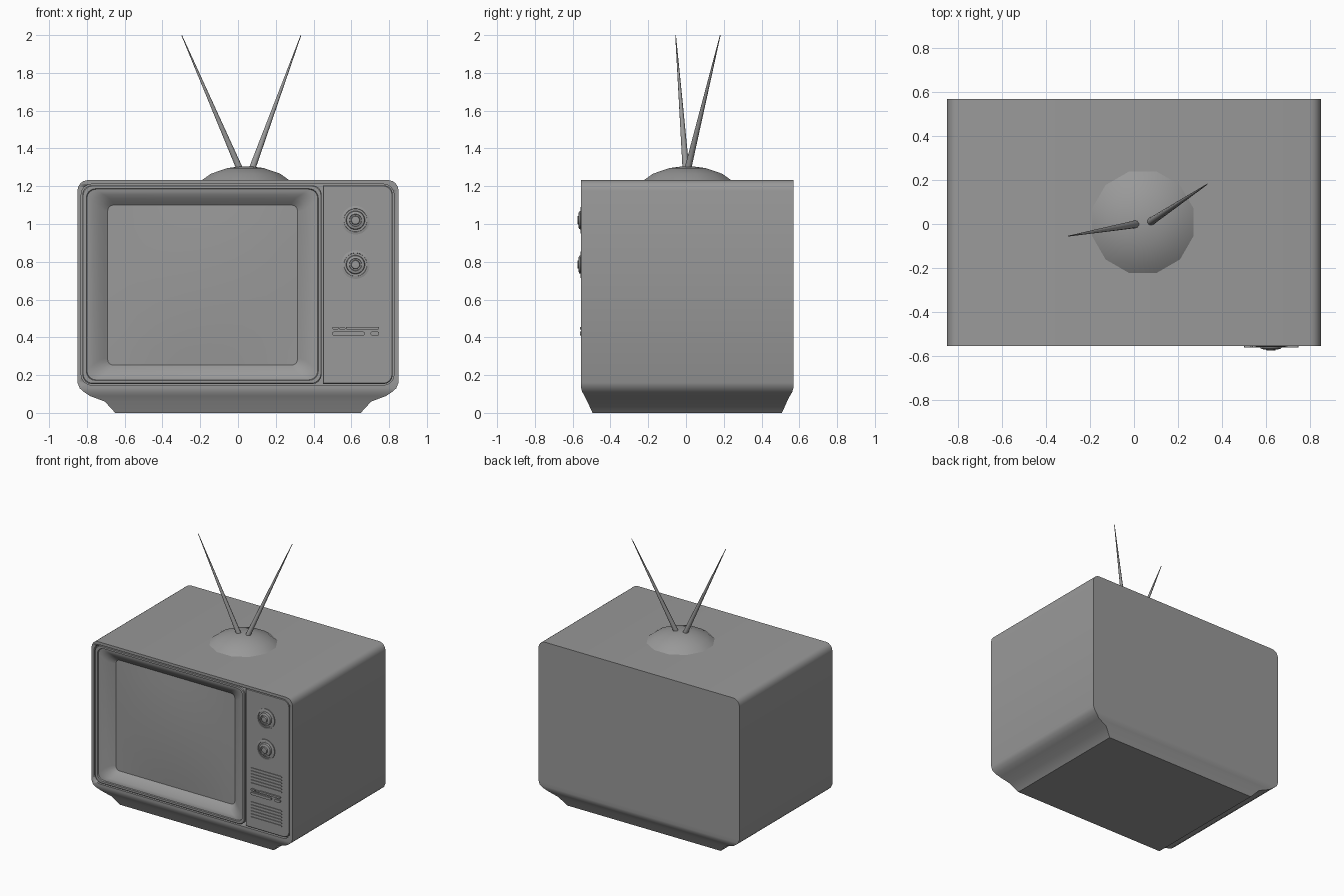
import bpy, bmesh, math
from mathutils import Vector

if "Cube" in bpy.data.objects:
    bpy.data.objects.remove(bpy.data.objects["Cube"])

# One dark grey finish for the whole set
GREY = bpy.data.materials.new("dark_grey")
GREY.diffuse_color = (0.32, 0.32, 0.32, 1)
GREY.use_nodes = True
GREY.node_tree.nodes["Principled BSDF"].inputs["Base Color"].default_value = GREY.diffuse_color


def finish(name, bm, angle=30):
    """Turn a bmesh into a smoothed, coloured object."""
    me = bpy.data.meshes.new(name)
    bm.to_mesh(me)
    bm.free()
    me.materials.append(GREY)
    ob = bpy.data.objects.new(name, me)
    bpy.context.collection.objects.link(ob)
    bpy.ops.object.select_all(action='DESELECT')
    ob.select_set(True)
    bpy.context.view_layer.objects.active = ob
    bpy.ops.object.shade_smooth_by_angle(angle=math.radians(angle))
    return ob


def loft(name, rings, cap_start=True, cap_end=True, angle=30):
    """Skin a list of equal-length point rings into one object."""
    bm = bmesh.new()
    vs = [[bm.verts.new(p) for p in ring] for ring in rings]
    n = len(rings[0])
    for a, b in zip(vs, vs[1:]):
        for i in range(n):
            bm.faces.new((a[i], a[(i + 1) % n], b[(i + 1) % n], b[i]))
    start, end = bm.faces.new(vs[0]), bm.faces.new(vs[-1])
    bmesh.ops.recalc_face_normals(bm, faces=bm.faces)
    if not cap_start:
        bm.faces.remove(start)
    if not cap_end:
        bm.faces.remove(end)
    return finish(name, bm, angle)


def round_rect(x0, x1, z0, z1, r, y, r_left=None, steps=5):
    """Rounded rectangle in the xz plane."""
    rl = r if r_left is None else r_left
    pts = []
    for k, (x, z, q) in enumerate([(x1 - r, z1 - r, r), (x0 + rl, z1 - rl, rl),
                                   (x0 + rl, z0 + rl, rl), (x1 - r, z0 + r, r)]):
        for i in range(steps):
            a = math.pi / 2 * (k + i / (steps - 1))
            pts.append((x + q * math.cos(a), y, z + q * math.sin(a)))
    return pts


def circle(centre, axis, r, n):
    rot = Vector((0, 0, 1)).rotation_difference(Vector(axis))
    angles = [2 * math.pi * (i + 0.5) / n for i in range(n)]
    return [Vector(centre) + rot @ Vector((r * math.cos(a), r * math.sin(a), 0))
            for a in angles]


def raised_bar(name, x0, x1, z0, z1, y):
    r = (z1 - z0) * 0.3
    return loft(name, [round_rect(x0, x1, z0, z1, r, -0.54, steps=3),
                       round_rect(x0, x1, z0, z1, r, y, steps=3)], False)


# Cabinet: stacked rectangles (half width, y inset, height) with flared foot
FRONT, BACK = -0.555, 0.568
rows = [(0.65, 0.06, 0), (0.705, 0.033, 0.06), (0.785, 0.018, 0.09),
        (0.815, 0.006, 0.11), (0.838, 0, 0.13), (0.85, 0, 0.16), (0.85, 0, 1.178),
        (0.846, 0, 1.197), (0.835, 0, 1.215), (0.819, 0, 1.227), (0.798, 0, 1.232)]
cabinet = loft("cabinet", [[(-w, FRONT + d, z), (w, FRONT + d, z),
                            (w, BACK - d, z), (-w, BACK - d, z)] for w, d, z in rows])

# Recess in the cabinet front
cutter = loft("front_cutter", [round_rect(-0.83, 0.826, 0.147, 1.211, 0.055, y)
                               for y in (-0.7, -0.45)])
cutter.hide_render = True
mod = cabinet.modifiers.new("recess", 'BOOLEAN')
mod.operation, mod.object, mod.solver = 'DIFFERENCE', cutter, 'EXACT'
bpy.context.view_layer.objects.active = cabinet
bpy.ops.object.modifier_move_to_index(modifier=mod.name, index=0)
bpy.ops.object.modifier_apply(modifier=mod.name)
bpy.data.objects.remove(cutter)

# Screen surround: stepped frame, then a funnel down to the glass
loft("screen_surround", [round_rect(*v) for v in [
    (-0.824, 0.443, 0.153, 1.205, 0.05, -0.46),
    (-0.824, 0.443, 0.153, 1.205, 0.05, -0.548),
    (-0.820, 0.439, 0.157, 1.201, 0.05, -0.552),
    (-0.803, 0.425, 0.172, 1.187, 0.048, -0.552),
    (-0.800, 0.422, 0.175, 1.184, 0.048, -0.543),
    (-0.785, 0.407, 0.188, 1.170, 0.05, -0.541),
    (-0.765, 0.388, 0.200, 1.156, 0.055, -0.534),
    (-0.735, 0.358, 0.222, 1.135, 0.055, -0.520),
    (-0.705, 0.330, 0.243, 1.112, 0.045, -0.498),
    (-0.690, 0.315, 0.253, 1.100, 0.03, -0.488)]], False, False)

# Slightly bulging glass
bm = bmesh.new()
bmesh.ops.create_grid(bm, x_segments=12, y_segments=10, size=1)
for v in bm.verts:
    u, w = v.co.x, v.co.y
    v.co = (-0.1875 + 0.505 * u, -0.488 - 0.018 * (1 - u * u) * (1 - w * w),
            0.6765 + 0.426 * w)
finish("screen_glass", bm)

# Control panel
loft("control_panel", [round_rect(*v) for v in [
    (0.449, 0.819, 0.153, 1.205, 0.048, -0.46, 0.004),
    (0.449, 0.819, 0.153, 1.205, 0.048, -0.545, 0.004),
    (0.453, 0.815, 0.157, 1.201, 0.046, -0.549, 0.004)]], False)

# Two tuning knobs turned from one profile (radius, y)
knob = [(0.076, -0.545), (0.076, -0.556), (0.062, -0.559), (0.061, -0.552),
        (0.050, -0.552), (0.047, -0.566), (0.033, -0.570), (0.031, -0.564),
        (0.024, -0.564), (0.021, -0.574), (0.010, -0.575)]
for name, z in (("upper_knob", 1.02), ("lower_knob", 0.785)):
    loft(name, [circle((0.622, y, z), (0, -1, 0), r, 24) for r, y in knob], False)

# Speaker slats above and below the slider controls
for i in range(6):
    for part, z in (("upper", 0.485), ("lower", 0.225)):
        z += i * 0.023
        raised_bar(f"{part}_slat_{i + 1}", 0.49, 0.755, z, z + 0.013, -0.554)

# Slider strip and buttons
for name, x0, x1, z0, z1 in (("slider_left", 0.50, 0.532, 0.442, 0.456),
                             ("slider_track", 0.537, 0.568, 0.442, 0.452),
                             ("slider_right", 0.572, 0.747, 0.442, 0.456),
                             ("long_button", 0.50, 0.67, 0.41, 0.43),
                             ("short_button", 0.702, 0.747, 0.41, 0.43)):
    raised_bar(name, x0, x1, z0, z1, -0.561)

# Antenna dome
dome = [(0.242, 1.23), (0.19, 1.266), (0.10, 1.296), (0.03, 1.305)]
loft("antenna_dome", [circle((0.04, 0.008, z), (0, 0, 1), r, 12) for r, z in dome],
     False, True, 40)

# Tapered antenna rods
for name, a, b in (("left_antenna", (0.012, 0.0, 1.285), (-0.298, -0.055, 1.999)),
                   ("right_antenna", (0.072, 0.008, 1.285), (0.333, 0.181, 1.999))):
    d = Vector(b) - Vector(a)
    loft(name, [circle(a, d, 0.018, 10), circle(b, d, 0.002, 10)], True, True, 50)
